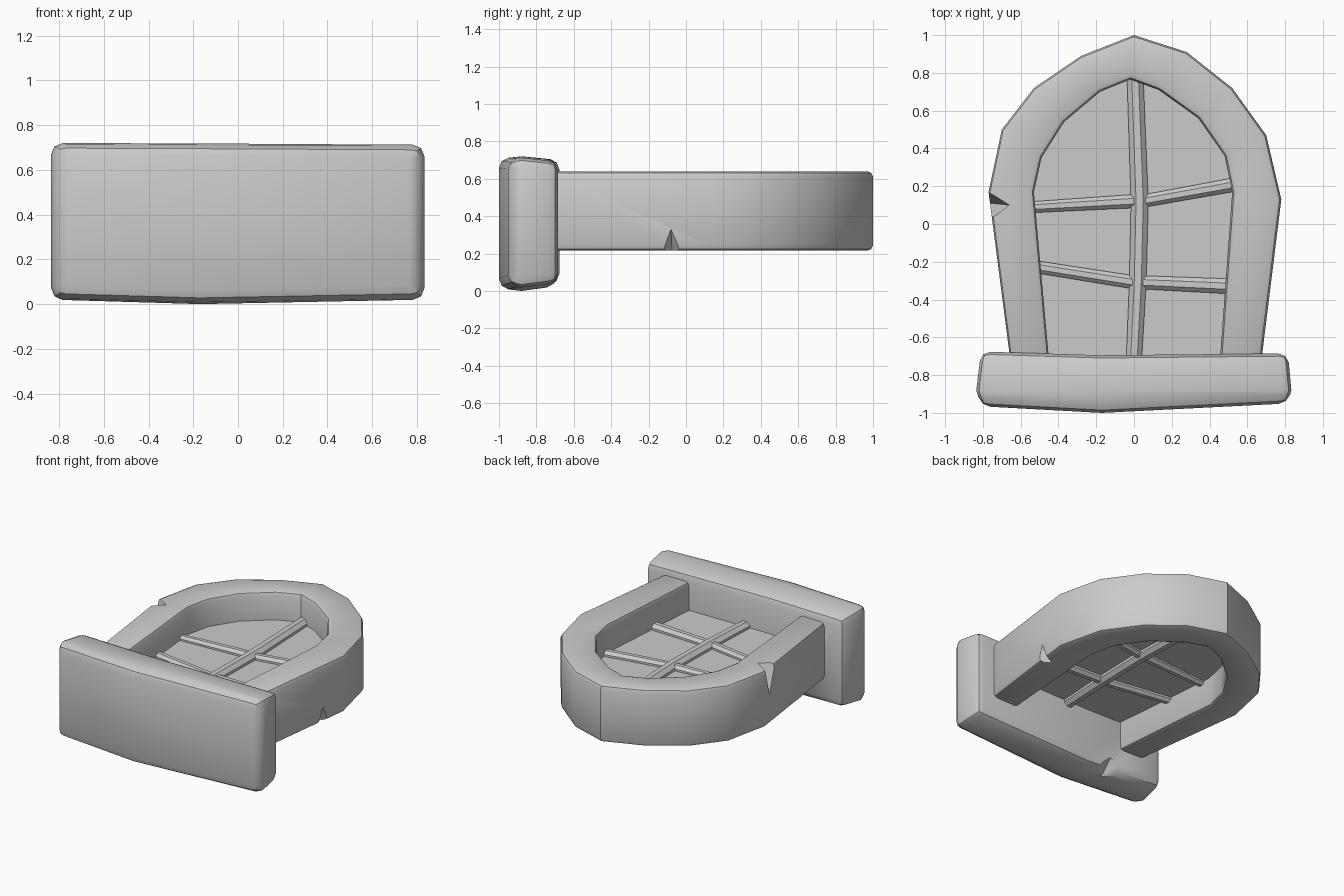
import bpy, bmesh, math
from mathutils import Vector

if "Cube" in bpy.data.objects:
    bpy.data.objects.remove(bpy.data.objects["Cube"])


def new_object(name, bm):
    bmesh.ops.recalc_face_normals(bm, faces=bm.faces)
    mesh = bpy.data.meshes.new(name)
    bm.to_mesh(mesh)
    bm.free()
    ob = bpy.data.objects.new(name, mesh)
    bpy.context.collection.objects.link(ob)
    return ob


def activate(ob):
    bpy.ops.object.select_all(action='DESELECT')
    ob.select_set(True)
    bpy.context.view_layer.objects.active = ob


def finish(ob, bevel=0.0, cutters=()):
    """Bevel the hard edges, cut the chips, then shade smooth."""
    activate(ob)
    if bevel:
        m = ob.modifiers.new("bevel", 'BEVEL')
        m.width, m.segments = bevel, 2
        m.limit_method, m.angle_limit = 'ANGLE', math.radians(45)
        bpy.ops.object.modifier_apply(modifier=m.name)
    for c in cutters:
        m = ob.modifiers.new("chip", 'BOOLEAN')
        m.operation, m.solver, m.object = 'DIFFERENCE', 'EXACT', c
        bpy.ops.object.modifier_apply(modifier=m.name)
        bpy.data.objects.remove(c)
    activate(ob)
    bpy.ops.object.shade_smooth_by_angle(angle=math.radians(35))


def chip(a, b, c, d):
    """Wedge cutter: a, b are on the surface, c-d is the inner edge."""
    a, b, c, d = map(Vector, (a, b, c, d))
    mid = (c + d) / 2
    pts = (a + (a - mid) * 2, b + (b - mid) * 2, c + (c - d) * .8, d + (d - c) * .8)
    bm = bmesh.new()
    v = [bm.verts.new(p) for p in pts]
    for f in ((0, 1, 2), (0, 1, 3), (0, 2, 3), (1, 2, 3)):
        bm.faces.new([v[i] for i in f])
    ob = new_object("chip_cutter", bm)
    ob.hide_render = True
    return ob


# Arched frame: outer and inner outlines joined by quads
OUTER = [(-.655, -.72), (-.77, .17), (-.70, .50), (-.53, .72), (-.28, .89), (0, 1),
         (.28, .91), (.52, .72), (.70, .47), (.78, .13), (.675, -.72)]
INNER = [(-.45, -.72), (-.53, .17), (-.49, .35), (-.37, .54), (-.18, .70), (-.02, .765),
         (.13, .71), (.34, .56), (.48, .36), (.52, .17), (.455, -.72)]
Z0, Z1, ZP = .215, .64, .43

bm = bmesh.new()
rings = []
for o, i in zip(OUTER, INNER):
    rings.append([bm.verts.new((*o, Z0)), bm.verts.new((*o, Z1)),
                  bm.verts.new((*i, Z1)), bm.verts.new((*i, Z0))])
for r, s in zip(rings, rings[1:]):
    for k in range(4):
        n = (k + 1) % 4
        bm.faces.new((r[k], r[n], s[n], s[k]))
bm.faces.new(rings[0])
bm.faces.new(rings[-1])
frame = new_object("window_frame", bm)
finish(frame, .03, [
    chip((-.77, .17, Z1), (-.75, .03, Z1), (-.66, .10, Z1), (-.76, .11, .44)),
    chip((.76, -.03, Z0), (.75, -.125, Z0), (.67, -.075, Z0), (.757, -.08, .335))])

# Window pane
bm = bmesh.new()
bm.faces.new([bm.verts.new((x * 1.02, y * 1.01, ZP)) for x, y in reversed(INNER)])
new_object("window_pane", bm)

# Sill: six-point sections along x, bulging along the middle
bm = bmesh.new()
secs = []
for x, out, front, back, lo, hi in ((-.81, -.025, -.965, -.675, .035, .71),
                                    (-.17, 0, -1, -.695, .015, .708),
                                    (.815, .018, -.95, -.685, .035, .702)):
    m = -.88
    pts = ((x, front, lo), (x + out, m, lo - .015), (x, back, lo + .01),
           (x, back, hi - .01), (x + out, m, hi + .01), (x, front, hi))
    secs.append([bm.verts.new(p) for p in pts])
for r, s in zip(secs, secs[1:]):
    for k in range(6):
        n = (k + 1) % 6
        bm.faces.new((r[k], r[n], s[n], s[k]))
for r in (secs[0], secs[-1]):
    bm.faces.new((r[0], r[1], r[4], r[5]))
    bm.faces.new((r[1], r[2], r[3], r[4]))
sill = new_object("window_sill", bm)
finish(sill, .05, [chip((-.28, -.70, .04), (-.47, -.70, .04),
                        (-.37, -.79, .02), (-.37, -.69, .12))])


# Glazing bars: octagonal tubes swept along a path of (x, y, radius)
def bar(name, path, sides=8):
    bm = bmesh.new()
    pts = [Vector((x, y, ZP)) for x, y, r in path]
    loops = []
    for i, p in enumerate(pts):
        t = (pts[min(i + 1, len(pts) - 1)] - pts[max(i - 1, 0)]).normalized()
        side = t.cross(Vector((0, 0, 1)))
        loop = []
        for k in range(sides):
            a = math.tau * (k + .5) / sides
            offset = side * math.cos(a) + Vector((0, 0, math.sin(a)))
            loop.append(bm.verts.new(p + offset * path[i][2] * 1.06))
        loops.append(loop)
    for r, s in zip(loops, loops[1:]):
        for k in range(sides):
            n = (k + 1) % sides
            bm.faces.new((r[k], r[n], s[n], s[k]))
    bm.faces.new(loops[0])
    bm.faces.new(loops[-1])
    finish(new_object(name, bm))


bar("vertical_bar", [(.005, .80, .044), (.03, .12, .047), (.02, -.31, .046), (0, -.71, .042)])
bar("upper_left_bar", [(-.56, .088, .03), (.02, .122, .037)])
bar("upper_right_bar", [(.03, .118, .034), (.54, .21, .037)])
bar("lower_left_bar", [(-.53, -.225, .033), (.02, -.312, .036)])
bar("lower_right_bar", [(.02, -.308, .036), (.51, -.33, .041)])
